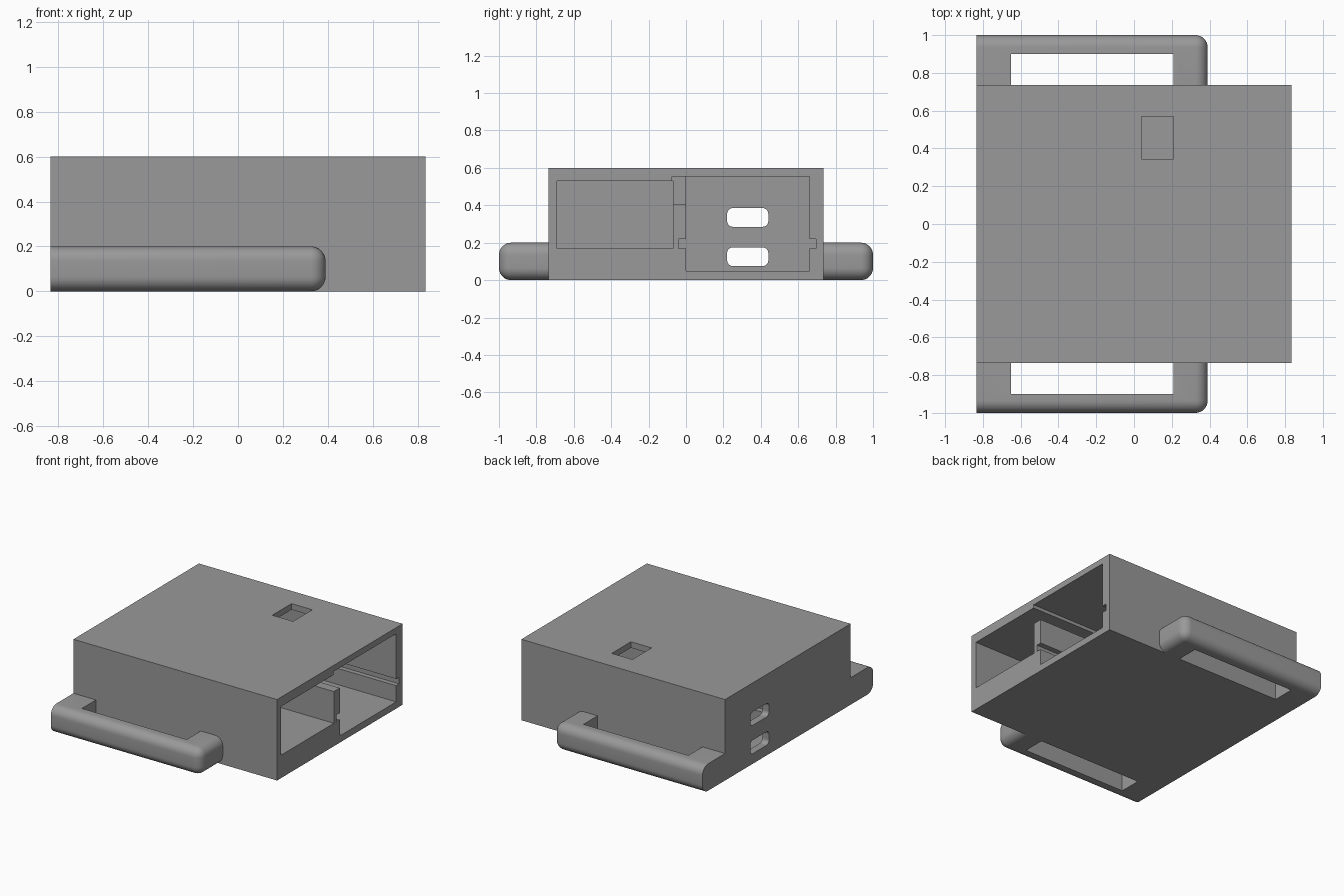
import bpy, bmesh

if "Cube" in bpy.data.objects:
    bpy.data.objects.remove(bpy.data.objects["Cube"])

grey = bpy.data.materials.new("mid grey")
grey.diffuse_color = (0.32, 0.32, 0.32, 1)
grey.use_nodes = True
grey.node_tree.nodes["Principled BSDF"].inputs["Base Color"].default_value = grey.diffuse_color


def box(name, x, y, z, radius=0.0, pick=None, segments=8):
    """Box from (min, max) ranges; edges chosen by pick(a, b) are rounded."""
    bm = bmesh.new()
    bmesh.ops.create_cube(bm, size=1)
    for v in bm.verts:
        v.co = [(r[0] + r[1]) / 2 + c * (r[1] - r[0]) for r, c in zip((x, y, z), v.co)]
    if radius:
        edges = [e for e in bm.edges if pick(e.verts[0].co, e.verts[1].co)]
        bmesh.ops.bevel(bm, geom=edges, offset=radius, segments=segments,
                        profile=0.5, affect='EDGES')
    bmesh.ops.recalc_face_normals(bm, faces=bm.faces)
    me = bpy.data.meshes.new(name)
    bm.to_mesh(me)
    bm.free()
    me.materials.append(grey)
    ob = bpy.data.objects.new(name, me)
    bpy.context.collection.objects.link(ob)
    return ob


def cut(target, cutter):
    """Subtract the cutter, apply, and remove it."""
    mod = target.modifiers.new("cut", 'BOOLEAN')
    mod.operation = 'DIFFERENCE'
    mod.solver = 'EXACT'
    mod.object = cutter
    cutter.hide_render = True
    bpy.ops.object.select_all(action='DESELECT')
    bpy.context.view_layer.objects.active = target
    target.select_set(True)
    bpy.ops.object.modifier_apply(modifier=mod.name)
    bpy.data.objects.remove(cutter)


# Enclosure, open on the right end
X, Y, H = 0.835, 0.735, 0.60
INNER, OUT = -0.78, 0.95
body = box("enclosure", (-X, X), (-Y, Y), (0, H))

# Small bay, large bay, and the wire passage above the divider
cut(body, box("large_bay", (INNER, OUT), (0, 0.66), (0.05, 0.555)))
cut(body, box("small_bay", (INNER, OUT), (-0.69, -0.07), (0.17, 0.53)))
cut(body, box("wire_passage", (-0.3, OUT), (-0.075, 0.02), (0.405, 0.555)))

# Board guide grooves on both walls of the large bay
cut(body, box("divider_groove", (INNER, OUT), (-0.04, 0.02), (0.17, 0.22)))
cut(body, box("wall_groove", (INNER, OUT), (0.64, 0.695), (0.17, 0.22)))

# Rounded connector slots in the left wall
for z0 in (0.075, 0.285):
    cut(body, box("connector_slot", (-0.9, -0.7), (0.22, 0.44), (z0, z0 + 0.1), 0.03,
                  lambda a, b: abs(a.x - b.x) > 0.1, 6))

# Rectangular opening in the roof
cut(body, box("roof_opening", (0.04, 0.21), (0.345, 0.57), (0.5, 0.7)))


# Side handles, rounded on the outer and right-hand edges
def handle(name, side):
    def outer(a, b):
        return (min(a.y * side, b.y * side) > 0.99) and not (a.x < 0 and b.x < 0) \
            or min(a.x, b.x) > 0.38 and abs(a.z - b.z) < 0.01
    ys = sorted((side * Y, side * 1.0))
    ob = box(name, (-X, 0.39), ys, (0, 0.2), 0.065, outer)
    ys = sorted((side * (Y - 0.1), side * 0.9))
    cut(ob, box("grip_gap", (-0.65, 0.21), ys, (-0.1, 0.3)))
    bpy.ops.object.shade_smooth_by_angle(angle=0.6)


handle("front_handle", -1)
handle("back_handle", 1)
